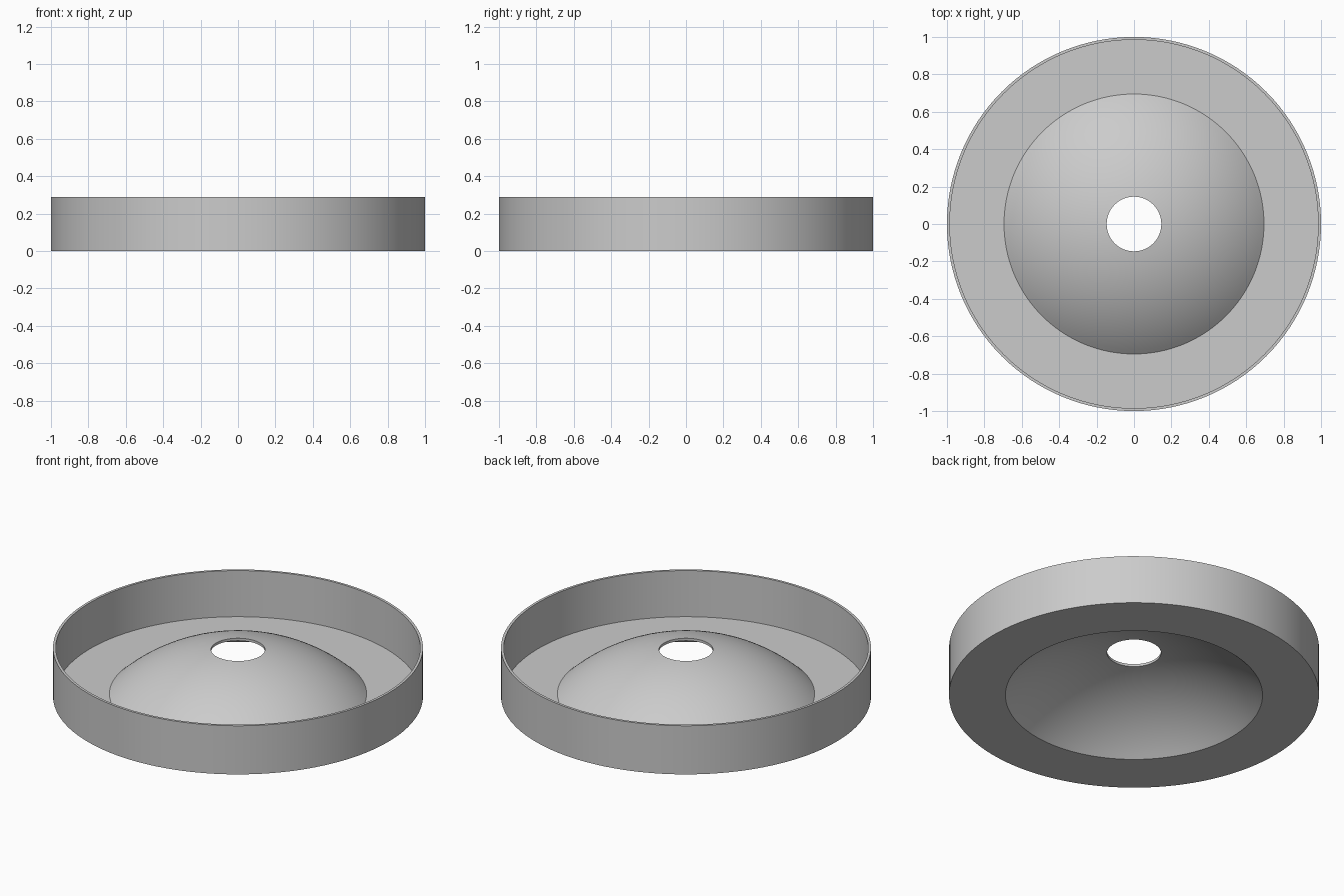
import bpy
import bmesh
import math
from mathutils import Vector

if "Cube" in bpy.data.objects:
    bpy.data.objects.remove(bpy.data.objects["Cube"], do_unlink=True)

SEGMENTS = 128
DOME_STEPS = 20
OUTER_R = 1.0
HEIGHT = 0.29
THICK = 0.015        # wall, floor and dome thickness
DOME_R = 0.695       # where the dome meets the floor
HOLE_R = 0.146
SPHERE_R = 1.02      # curvature of the dome

# One plain grey
grey = bpy.data.materials.new("light grey")
grey.use_nodes = True
colour = (0.6, 0.6, 0.6, 1)
grey.diffuse_color = colour
grey.node_tree.nodes["Principled BSDF"].inputs["Base Color"].default_value = colour


def dome_arc(z_base):
    """Arc from the floor edge up to the hole, starting at z_base."""
    low, high = math.acos(DOME_R / SPHERE_R), math.acos(HOLE_R / SPHERE_R)
    points = []
    for i in range(DOME_STEPS + 1):
        a = low + (high - low) * i / DOME_STEPS
        z = z_base + SPHERE_R * (math.sin(a) - math.sin(low))
        points.append((SPHERE_R * math.cos(a), z))
    return points


# Closed cross-section: underside of dome, base, rim, floor, top of dome
profile = dome_arc(0)[::-1]
profile += [(OUTER_R, 0), (OUTER_R, HEIGHT),
            (OUTER_R - THICK, HEIGHT), (OUTER_R - THICK, THICK)]
profile += dome_arc(THICK)

# Revolve the cross-section into the dish
bm = bmesh.new()
verts = [bm.verts.new((r, 0, z)) for r, z in profile]
edges = [bm.edges.new((v, verts[i - 1])) for i, v in enumerate(verts)]
bmesh.ops.spin(bm, geom=verts + edges, cent=Vector(), axis=Vector((0, 0, 1)),
               angle=2 * math.pi, steps=SEGMENTS)
bmesh.ops.remove_doubles(bm, verts=bm.verts, dist=0.0001)
bmesh.ops.recalc_face_normals(bm, faces=bm.faces)

mesh = bpy.data.meshes.new("domed_dish")
bm.to_mesh(mesh)
bm.free()
mesh.materials.append(grey)
dish = bpy.data.objects.new("domed_dish", mesh)
bpy.context.collection.objects.link(dish)

# Smooth curved surfaces, crisp rims
bpy.ops.object.select_all(action="DESELECT")
dish.select_set(True)
bpy.context.view_layer.objects.active = dish
bpy.ops.object.shade_smooth_by_angle(angle=math.radians(30))
